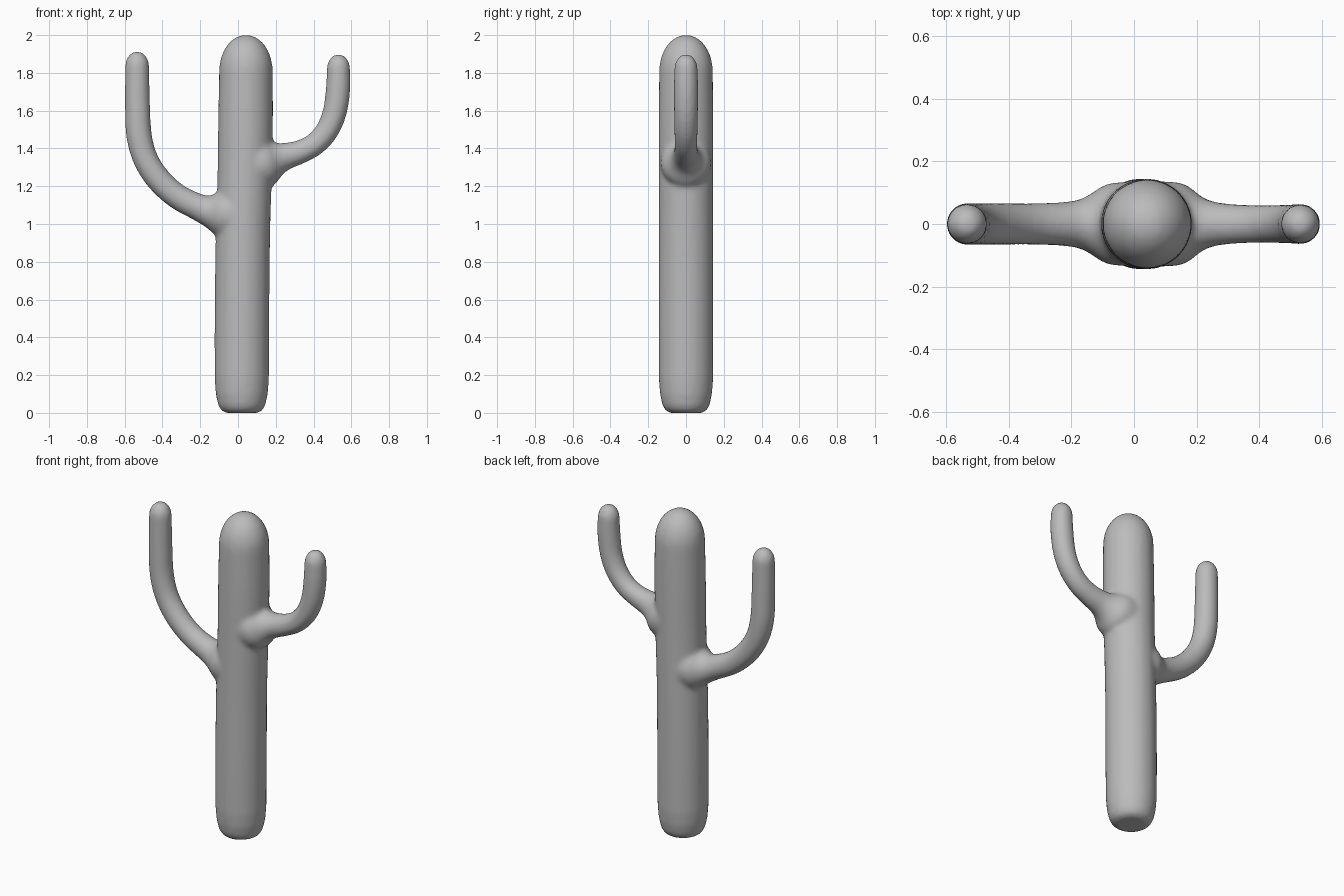
import bpy, bmesh, math
from mathutils import Vector

if "Cube" in bpy.data.objects:
    bpy.data.objects.remove(bpy.data.objects["Cube"])

SIDES = 32


def smooth_path(pts, steps=5):
    """Catmull-Rom through (x, z, radius) sections."""
    p = [Vector(q) for q in pts]
    p = [2 * p[0] - p[1]] + p + [2 * p[-1] - p[-2]]
    out = []
    for a, b, c, d in zip(p, p[1:], p[2:], p[3:]):
        for i in range(steps):
            t = i / steps
            out.append(0.5 * (2 * b + (c - a) * t + (2 * a - 5 * b + 4 * c - d) * t**2
                              + (3 * b - a - 3 * c + d) * t**3))
    return out + [p[-2]]


def dome(x, z, r, height, steps=8):
    """Sections of a rounded upright tip that starts at height z."""
    angles = [math.radians(88) * i / steps for i in range(1, steps + 1)]
    return [Vector((x, z + height * math.sin(a), r * math.cos(a))) for a in angles]


def add_tube(bm, sections):
    """Closed round tube swept in the xz plane."""
    rings = []
    for i, s in enumerate(sections):
        a, b = sections[max(i - 1, 0)], sections[min(i + 1, len(sections) - 1)]
        t = Vector((b.x - a.x, 0, b.y - a.y)).normalized()
        side = Vector((t.z, 0, -t.x))
        ring = []
        for k in range(SIDES):
            ang = math.tau * k / SIDES
            off = (side * math.cos(ang) + Vector((0, 1, 0)) * math.sin(ang)) * s.z
            ring.append(bm.verts.new(Vector((s.x, 0, s.y)) + off))
        rings.append(ring)
    for r0, r1 in zip(rings, rings[1:]):
        for k in range(SIDES):
            n = (k + 1) % SIDES
            bm.faces.new((r0[k], r0[n], r1[n], r1[k]))
    bm.faces.new(rings[0][::-1])
    bm.faces.new(rings[-1])


bm = bmesh.new()

# Trunk: slightly tapered foot, straight column, rounded top
foot = [(0.02, 0.0, 0.085), (0.02, 0.012, 0.108), (0.02, 0.04, 0.125), (0.02, 0.1, 0.138)]
column = smooth_path([(0.02, 0.18, 0.144), (0.021, 0.5, 0.145), (0.025, 0.9, 0.144),
                      (0.035, 1.25, 0.144), (0.04, 1.55, 0.145), (0.042, 1.81, 0.142)])
add_tube(bm, [Vector(f) for f in foot] + column + dome(0.042, 1.81, 0.142, 0.192))

# Left arm: flared root, long sweep, upright end
left = smooth_path([(0.0, 1.05, 0.135), (-0.06, 1.055, 0.133), (-0.10, 1.06, 0.122),
                    (-0.145, 1.068, 0.092), (-0.20, 1.085, 0.073), (-0.32, 1.145, 0.067),
                    (-0.42, 1.235, 0.067), (-0.49, 1.345, 0.067), (-0.524, 1.47, 0.068),
                    (-0.532, 1.62, 0.067), (-0.534, 1.835, 0.064)])
add_tube(bm, left + dome(-0.534, 1.835, 0.064, 0.08))

# Right arm: flared root, short sweep, upright end
right = smooth_path([(0.06, 1.32, 0.135), (0.13, 1.325, 0.135), (0.17, 1.335, 0.122),
                     (0.205, 1.345, 0.094), (0.25, 1.358, 0.073), (0.33, 1.382, 0.063),
                     (0.41, 1.425, 0.061), (0.475, 1.50, 0.062), (0.514, 1.60, 0.064),
                     (0.53, 1.72, 0.065), (0.532, 1.82, 0.062)])
add_tube(bm, right + dome(0.532, 1.82, 0.062, 0.08))

bmesh.ops.recalc_face_normals(bm, faces=bm.faces)
mesh = bpy.data.meshes.new("cactus")
bm.to_mesh(mesh)
bm.free()
cactus = bpy.data.objects.new("cactus", mesh)
bpy.context.collection.objects.link(cactus)

grey = bpy.data.materials.new("plain grey")
grey.diffuse_color = (0.5, 0.5, 0.5, 1)
grey.use_nodes = True
grey.node_tree.nodes["Principled BSDF"].inputs["Base Color"].default_value = grey.diffuse_color
mesh.materials.append(grey)
for f in mesh.polygons:
    f.use_smooth = True

# Fuse trunk and arms into one soft skin
remesh = cactus.modifiers.new("fuse", 'REMESH')
remesh.mode = 'VOXEL'
remesh.voxel_size = 0.014
remesh.use_smooth_shade = True
soften = cactus.modifiers.new("soften", 'SMOOTH')
soften.factor = 0.5
soften.iterations = 6
